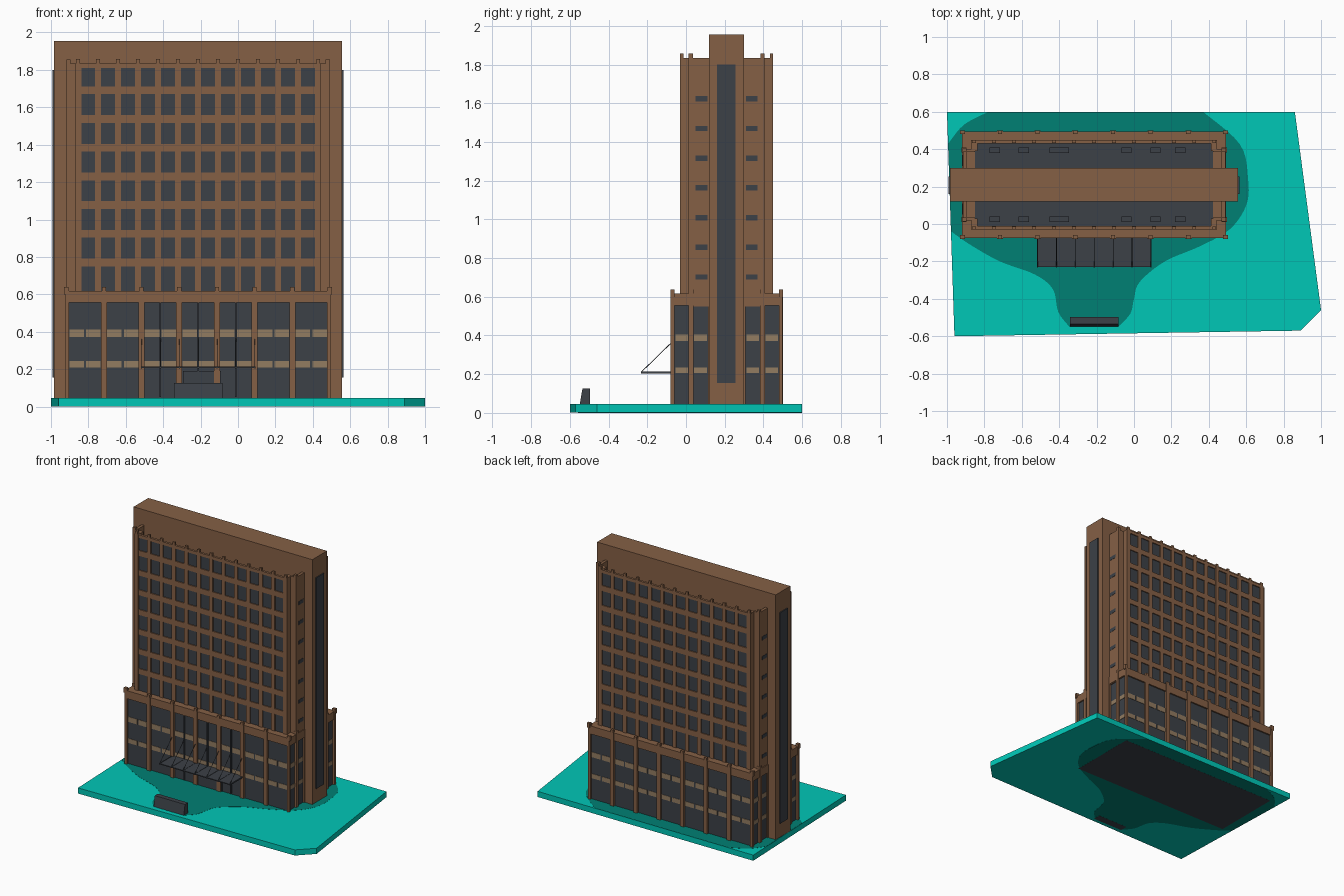
import bpy, bmesh, math
from mathutils import Vector

if "Cube" in bpy.data.objects:
    bpy.data.objects.remove(bpy.data.objects["Cube"])

def material(name, rgb):
    m = bpy.data.materials.new(name)
    m.diffuse_color = (*rgb, 1)
    m.use_nodes = True
    m.node_tree.nodes["Principled BSDF"].inputs["Base Color"].default_value = m.diffuse_color
    return m

BROWN = material("brown_stone", (0.235, 0.117, 0.060))
DARK = material("dark_glass", (0.045, 0.052, 0.063))
TAN = material("tan_panel", (0.29, 0.20, 0.12))
TEAL = material("teal_ground", (0.0, 0.57, 0.47))
DEEP = material("deep_teal_paving", (0.0, 0.215, 0.172))

CX, CY = -0.2135, 0.21          # centre of the building

def finish(name, bm, mat):
    bmesh.ops.recalc_face_normals(bm, faces=bm.faces)
    me = bpy.data.meshes.new(name)
    bm.to_mesh(me)
    bm.free()
    me.materials.append(mat)
    ob = bpy.data.objects.new(name, me)
    bpy.context.collection.objects.link(ob)
    return ob

def boxes(name, mat, items):
    """One object from boxes given as (x0, x1, y0, y1, z0, z1)."""
    bm = bmesh.new()
    for x0, x1, y0, y1, z0, z1 in items:
        vs = bmesh.ops.create_cube(bm, size=1)["verts"]
        for v in vs:
            v.co = Vector(((x0 + x1) / 2 + v.co.x * (x1 - x0),
                           (y0 + y1) / 2 + v.co.y * (y1 - y0),
                           (z0 + z1) / 2 + v.co.z * (z1 - z0)))
    return finish(name, bm, mat)

def prism(name, mat, pts, direction):
    """Extrude a closed outline of 3D points along a direction."""
    bm = bmesh.new()
    f = bm.faces.new([bm.verts.new(p) for p in pts])
    r = bmesh.ops.extrude_face_region(bm, geom=[f])
    bmesh.ops.translate(bm, vec=direction,
                        verts=[g for g in r["geom"] if isinstance(g, bmesh.types.BMVert)])
    return finish(name, bm, mat)

def my(b):      # mirrored copy, front to back
    return (b[0], b[1], 2 * CY - b[3], 2 * CY - b[2], b[4], b[5])

def mx(b):      # mirrored copy, left to right
    return (2 * CX - b[1], 2 * CX - b[0], *b[2:])

def both(items):
    return items + [my(b) for b in items]

def four(items):
    items = both(items)
    return items + [mx(b) for b in items]

def spline(pts, n=5):
    out = []
    p = [Vector(q) for q in [pts[0]] + pts + [pts[-1]]]
    for a, b, c, d in zip(p, p[1:], p[2:], p[3:]):
        for i in range(n):
            t = i / n
            out.append(0.5 * (2 * b + (c - a) * t + (2 * a - 5 * b + 4 * c - d) * t * t
                              + (3 * b - a - 3 * c + d) * t ** 3))
    return out + [p[-1]]

# ground plate and curved paving
plate = [(-1, 0.6), (0.86, 0.6), (1, -0.46), (0.89, -0.57), (-0.96, -0.6)]
prism("ground_plate", TEAL, [(x, y, 0.001) for x, y in plate], (0, 0, 0.044))
right_edge = [(0.37, 0.599), (0.567, 0.425), (0.61, 0.24), (0.6, 0.10), (0.51, -0.03),
              (0.35, -0.12), (0.165, -0.2), (0.03, -0.31), (0.0, -0.4), (-0.02, -0.48),
              (-0.085, -0.55)]
left_edge = [(-0.345, -0.55), (-0.405, -0.47), (-0.433, -0.35), (-0.53, -0.27),
             (-0.717, -0.2), (-0.877, -0.11), (-0.977, -0.04)]
back_edge = [(-0.993, 0.43), (-0.91, 0.53), (-0.78, 0.599)]
outline = spline(right_edge) + spline(left_edge) + spline(back_edge)
prism("curved_paving", DEEP, [(p.x, p.y, 0.0005) for p in outline], (0, 0, 0.0455))

# central slab with a dark strip at each end
boxes("central_slab", BROWN, [(-0.984, 0.557, 0.12, 0.30, 0.03, 1.955)])
boxes("slab_end_strips", DARK, [(-0.991, 0.564, 0.16, 0.255, 0.155, 1.80)])

# tower: dark core with sunken roof, glass sheets, brown lattice front and back
ROOF = 1.74
boxes("tower_core", DARK, [(-0.85, 0.423, -0.01, 0.43, 0.55, ROOF)])
boxes("tower_glass", DARK, both([(-0.85, 0.423, -0.022, -0.012, 0.6, 1.815)]))
pitch = 0.107
lattice = []
for i in range(13):                                   # mullions with crown studs
    x = CX + (i - 6) * pitch
    lattice.append((x - 0.016, x + 0.016, -0.03, -0.015, 0.6, 1.835))
    lattice.append((x - 0.01, x + 0.01, -0.03, -0.014, 1.80, 1.857))
for k in range(7):                                    # floor bands
    z = 0.77 + k * 0.1535
    lattice.append((-0.86, 0.433, -0.0295, -0.015, z - 0.021, z + 0.021))
lattice.append((-0.86, 0.433, -0.0295, -0.011, 1.81, 1.834))
boxes("tower_lattice", BROWN, both(lattice))

# side wings with thin parapets and corner studs
wing = (-0.915, -0.845, 0.018, 2 * CY - 0.018, 0.55, ROOF)
parapet = (-0.915, -0.893, 0.018, 2 * CY - 0.018, 1.7, 1.835)
ledge = (-0.915, -0.85, 0.018, 0.034, 1.7, 1.835)
corner = (-0.868, -0.838, -0.0298, 0.03, 0.55, 1.835)
stud = (-0.918, -0.896, 0.014, 0.035, 0.55, 1.856)
boxes("tower_side_wings", BROWN,
      [wing, mx(wing), parapet, mx(parapet)] + four([ledge, corner, stud]))
boxes("tower_side_windows", DARK, four(
    [(-0.917, -0.91, 0.05, 0.11, 0.688 + k * 0.1535, 0.716 + k * 0.1535) for k in range(7)]))

# roof hatches
hatches = []
for px, w in ((-0.744, 0.055), (-0.59, 0.055), (-0.4, 0.105), (-0.04, 0.055),
              (0.115, 0.055), (0.247, 0.055)):
    hatches.append((px - w / 2, px + w / 2, 0.010, 0.040, ROOF - 0.01, ROOF + 0.015))
boxes("roof_hatches", DARK, both(hatches))

# podium: glass core, top band, pilasters
X0, X1 = -0.92, 2 * CX + 0.92
boxes("podium_glass", DARK, [(-0.908, 2 * CX + 0.908, -0.064, 0.484, 0, 0.58)])
boxes("podium_top_band", BROWN, [(X0, X1, -0.075, 0.495, 0.555, 0.617)])
bay = 0.2015
pilasters = []
for i in range(8):
    x = CX + (i - 3.5) * bay
    if 0 < i < 7:
        pilasters.append((x - 0.016, x + 0.016, -0.08, -0.05, 0.04, 0.617))
    pilasters.append((x - 0.011, x + 0.011, -0.08, -0.06, 0.6, 0.638))
side = [(-0.923, -0.903, -0.079, -0.06, 0.04, 0.637),
        (-0.923, -0.895, 0.012, 0.038, 0.04, 0.637),
        (-0.92, -0.89, 0.113, 0.13, 0.04, 0.617)]
boxes("podium_pilasters", BROWN, both(pilasters) + four(side))

# tan floor panels between the pilasters
panels = []
for z0, z1 in ((0.208, 0.243), (0.372, 0.412)):
    for i in range(7):
        x = CX + (i - 3) * bay
        for s in (-1, 1):
            c = x + s * 0.045
            panels.append((c - 0.039, c + 0.039, -0.067, -0.06, z0, z1))
boxes("podium_floor_panels", TAN, both(panels))
side_panels = []
for z0, z1 in ((0.205, 0.235), (0.372, 0.405)):
    for y0, y1 in ((-0.055, 0.01), (0.042, 0.108)):
        side_panels.append((-0.911, -0.904, y0, y1, z0, z1))
boxes("podium_side_panels", TAN, four(side_panels))

# thin mullions over the entrance and entrance doors
boxes("entrance_mullions", DARK, [
    (CX + i * bay - 0.004, CX + i * bay + 0.004, -0.075, -0.055, 0.05, 0.555)
    for i in (-1, 0, 1)])
boxes("entrance_doors", DARK, [(-0.295, -0.09, -0.074, -0.055, 0.04, 0.19)])

# canopy with joints and hanging rods
CA, CB = -0.515, 0.09
boxes("canopy", DARK, [(CA, CB, -0.23, -0.06, 0.206, 0.213)])
step = (CB - CA) / 6
boxes("canopy_ribs", DARK, [
    (CA + i * step - 0.003, CA + i * step + 0.003, -0.232, -0.06, 0.204, 0.215)
    for i in range(7)])
bm = bmesh.new()
a, b = Vector((0, -0.23, 0.212)), Vector((0, -0.07, 0.368))
rot = (b - a).to_track_quat('Z', 'Y').to_matrix().to_4x4()
for i in range(7):
    r = bmesh.ops.create_cone(bm, cap_ends=True, segments=6, radius1=0.002,
                              radius2=0.002, depth=(b - a).length)
    bmesh.ops.transform(bm, matrix=rot, verts=r["verts"])
    bmesh.ops.translate(bm, vec=(a + b) / 2 + Vector((CA + i * step, 0, 0)), verts=r["verts"])
finish("canopy_rods", bm, DARK)

# sloped blank sign block near the road
prism("sign_block", DARK, [(-0.343, -0.557, 0), (-0.343, -0.535, 0.125),
                           (-0.343, -0.497, 0.125), (-0.343, -0.497, 0)], (0.26, 0, 0))
